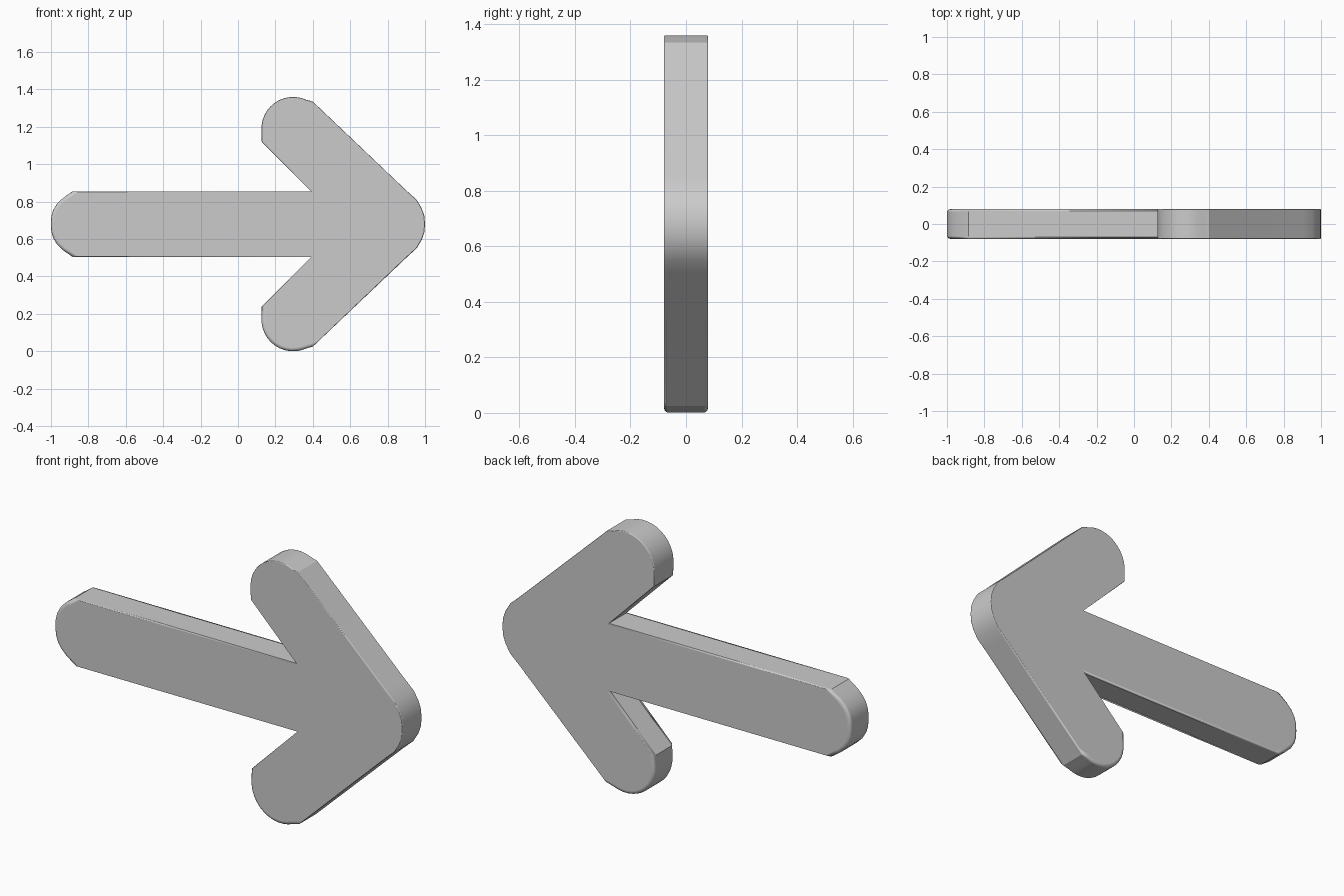
import bpy, bmesh
from math import radians, cos, sin

if "Cube" in bpy.data.objects:
    bpy.data.objects.remove(bpy.data.objects["Cube"])

MID, HALF = 0.68, 0.08   # mid height of the arrow, half its thickness

# Upper half of the outline (x, height above the middle), tip to tail
tip = [(1.0, 0.0), (0.996, 0.045), (0.982, 0.085), (0.955, 0.13), (0.905, 0.175)]
barb = [(0.40, 0.655)]
barb += [(0.295 + 0.17 * cos(radians(a)), 0.51 + 0.17 * sin(radians(a)))
         for a in range(65, 190, 10)]
barb += [(0.127, 0.44)]
shaft = [(0.392, 0.175), (-0.885, 0.175)]
tail = [(-0.935, 0.14), (-0.968, 0.108), (-0.988, 0.075), (-0.998, 0.04), (-1.0, 0.0)]
upper = tip + barb + shaft + tail
lower = [(x, -z) for x, z in reversed(upper[1:-1])]
outline = [(x, MID + z) for x, z in upper + lower]

# Plate: extrude the outline through its thickness
bm = bmesh.new()
face = bm.faces.new([bm.verts.new((x, -HALF, z)) for x, z in outline])
ext = bmesh.ops.extrude_face_region(bm, geom=[face])
verts = [g for g in ext["geom"] if isinstance(g, bmesh.types.BMVert)]
bmesh.ops.translate(bm, verts=verts, vec=(0, 2 * HALF, 0))
bmesh.ops.recalc_face_normals(bm, faces=bm.faces)

# Soft rims on the tail and lower barb end, crisp rims elsewhere
weight = bm.edges.layers.float.new("bevel_weight_edge")
for f in bm.faces:
    f.smooth = True
for e in bm.edges:
    a, b = e.verts
    if abs(a.co.y - b.co.y) > HALF:
        e.smooth = e.calc_face_angle(0) < radians(22)
        continue
    m = (a.co + b.co) / 2
    soft = m.x < -0.89 or (m.z < 0.24 and m.x < 0.40)
    e[weight] = 1.0 if soft else 0.2

mesh = bpy.data.meshes.new("arrow")
bm.to_mesh(mesh)
bm.free()
arrow = bpy.data.objects.new("arrow", mesh)
bpy.context.collection.objects.link(arrow)

bevel = arrow.modifiers.new("rim", 'BEVEL')
bevel.limit_method = 'WEIGHT'
bevel.width = 0.02
bevel.segments = 3
bevel.harden_normals = True
